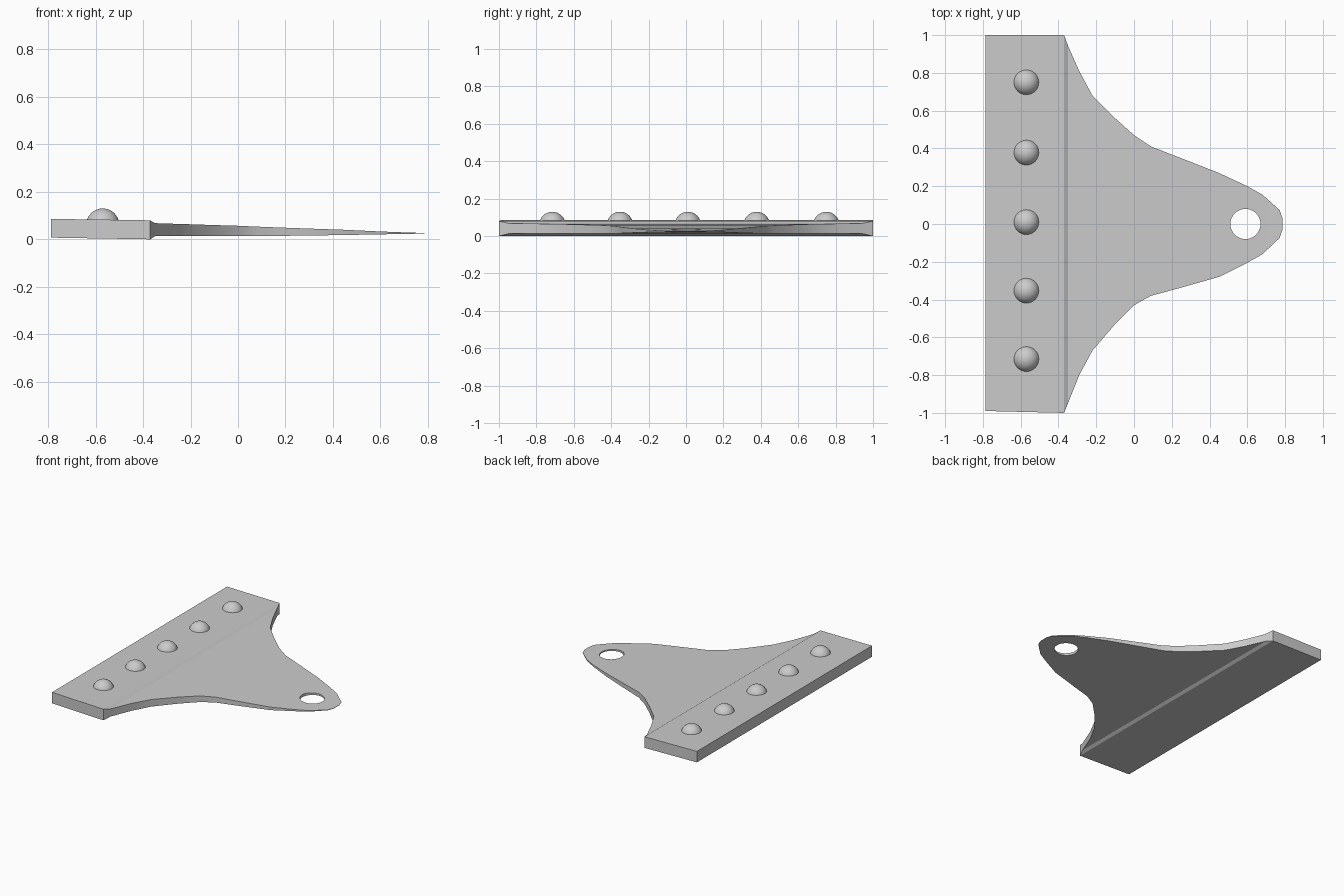
import bpy, bmesh, math

if "Cube" in bpy.data.objects:
    bpy.data.objects.remove(bpy.data.objects["Cube"])

def make_object(name, bm):
    bmesh.ops.recalc_face_normals(bm, faces=bm.faces)
    mesh = bpy.data.meshes.new(name)
    bm.to_mesh(mesh)
    bm.free()
    ob = bpy.data.objects.new(name, mesh)
    bpy.context.collection.objects.link(ob)
    return ob

def smooth(ob, angle):
    bpy.ops.object.select_all(action='DESELECT')
    ob.select_set(True)
    bpy.context.view_layer.objects.active = ob
    bpy.ops.object.shade_smooth_by_angle(angle=math.radians(angle))

# Plate stations along x: x, upper y, lower y, top z, bottom z
stations = [
    (-0.787, 1.0, -0.99, 0.086, 0.007),
    (-0.37, 1.0, -1.0, 0.080, 0.0),
    (-0.35, 0.945, -0.95, 0.068, 0.013),
    (-0.29, 0.81, -0.80, 0.066, 0.013),
    (-0.22, 0.68, -0.67, 0.064, 0.013),
    (-0.10, 0.56, -0.53, 0.060, 0.013),
    (0.0, 0.47, -0.43, 0.057, 0.013),
    (0.09, 0.41, -0.38, 0.053, 0.014),
    (0.22, 0.36, -0.345, 0.048, 0.015),
    (0.45, 0.27, -0.28, 0.040, 0.018),
    (0.60, 0.20, -0.205, 0.033, 0.021),
    (0.68, 0.155, -0.16, 0.030, 0.022),
    (0.77, 0.075, -0.075, 0.027, 0.024),
    (0.786, 0.03, -0.03, 0.0265, 0.0245),
]

# Tapered plate with thick mounting bar, lofted through the stations
bm = bmesh.new()
rings = [[bm.verts.new((x, y, z)) for y, z in
          ((yu, zt), (yl, zt), (yl, zb), (yu, zb))]
         for x, yu, yl, zt, zb in stations]
for a, b in zip(rings, rings[1:]):
    for i in range(4):
        j = (i + 1) % 4
        bm.faces.new((a[i], a[j], b[j], b[i]))
bm.faces.new(rings[0])
bm.faces.new(rings[-1])
plate = make_object("tapered_plate", bm)

# Round hanging hole near the tip
bm = bmesh.new()
bmesh.ops.create_cone(bm, cap_ends=True, segments=32, radius1=0.08, radius2=0.08, depth=0.4)
hole = make_object("hole_cutter", bm)
hole.location = (0.59, 0, 0.03)
bpy.context.view_layer.update()
cut = plate.modifiers.new("hole", 'BOOLEAN')
cut.operation = 'DIFFERENCE'
cut.solver = 'EXACT'
cut.object = hole
bpy.ops.object.select_all(action='DESELECT')
plate.select_set(True)
bpy.context.view_layer.objects.active = plate
bpy.ops.object.modifier_apply(modifier=cut.name)
bpy.data.objects.remove(hole)
smooth(plate, 25)

# Row of domed studs on the bar
for n, y in enumerate((-0.715, -0.353, 0.01, 0.378, 0.75)):
    bm = bmesh.new()
    bmesh.ops.create_uvsphere(bm, u_segments=32, v_segments=16, radius=0.07)
    low = [v for v in bm.verts if v.co.z < -0.03]
    bmesh.ops.delete(bm, geom=low, context='VERTS')
    stud = make_object(f"stud_{n + 1}", bm)
    stud.location = (-0.57, y, 0.06)
    smooth(stud, 40)
